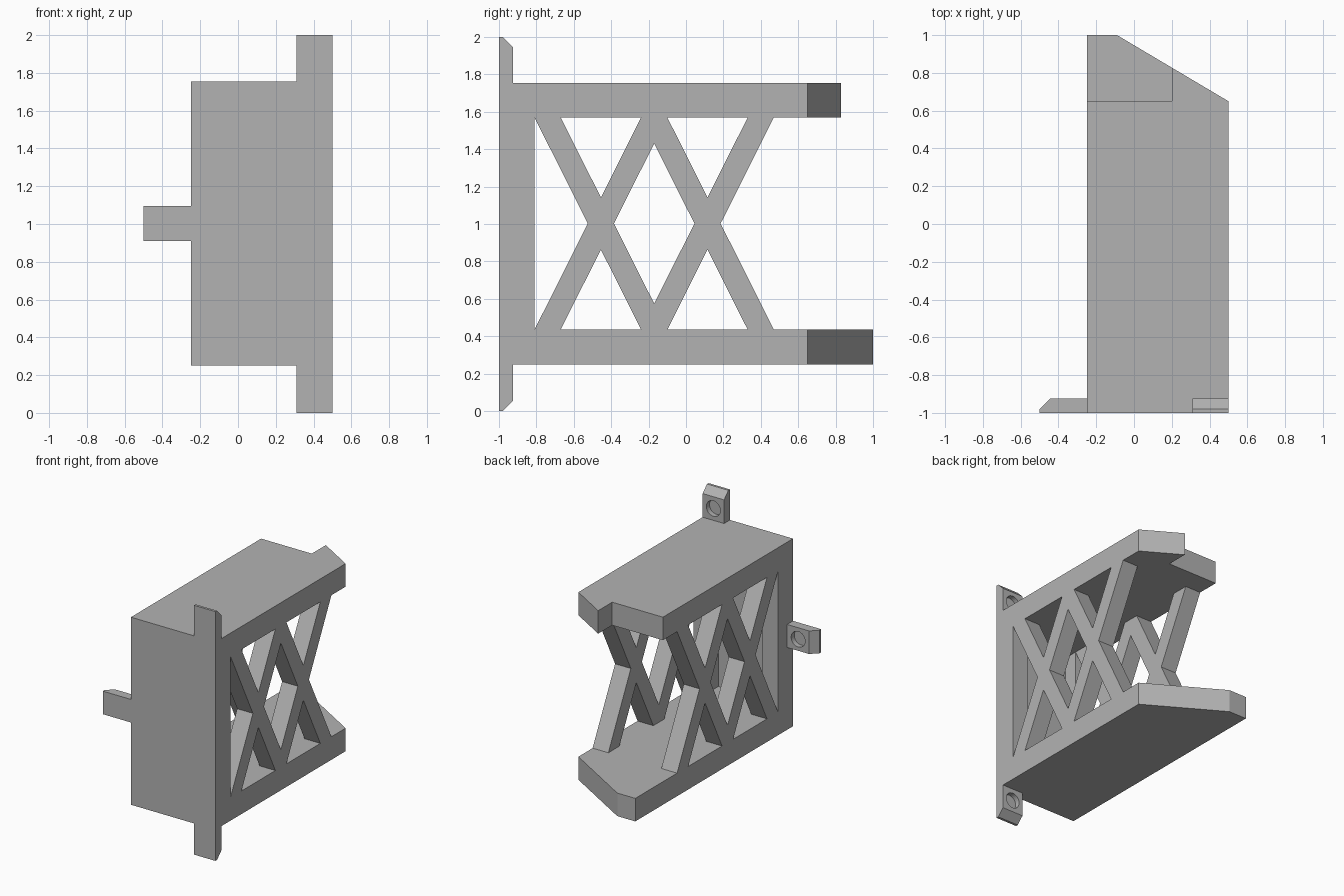
import bpy, math
from mathutils import Vector

old = bpy.data.objects.get("Cube")
if old:
    bpy.data.objects.remove(old, do_unlink=True)

grey = bpy.data.materials.new("matte_grey")
grey.use_nodes = True
color = (0.45, 0.45, 0.45, 1)
grey.diffuse_color = color
grey.node_tree.nodes["Principled BSDF"].inputs["Base Color"].default_value = color

# Where a 2D profile point (a, b) at depth d ends up for each extrusion axis
PLACE = {"x": lambda a, b, d: (d, a, b), "y": lambda a, b, d: (a, d, b), "z": lambda a, b, d: (a, b, d)}


def prisms(name, axis, profiles, lo, hi):
    """One object made of closed profiles extruded along an axis."""
    import bmesh
    bm = bmesh.new()
    for profile in profiles:
        ends = [[bm.verts.new(PLACE[axis](a, b, d)) for a, b in profile] for d in (lo, hi)]
        for end in ends:
            bm.faces.new(end)
        n = len(profile)
        for i in range(n):
            j = (i + 1) % n
            bm.faces.new((ends[0][i], ends[0][j], ends[1][j], ends[1][i]))
    bmesh.ops.recalc_face_normals(bm, faces=bm.faces)
    mesh = bpy.data.meshes.new(name)
    bm.to_mesh(mesh)
    bm.free()
    mesh.materials.append(grey)
    obj = bpy.data.objects.new(name, mesh)
    bpy.context.collection.objects.link(obj)
    return obj


def rect(a0, a1, b0, b1):
    return [(a0, b0), (a1, b0), (a1, b1), (a0, b1)]


def cut(obj, cutter):
    """Subtract the cutter, keep the result and drop the cutter."""
    mod = obj.modifiers.new("cut", "BOOLEAN")
    mod.operation = "DIFFERENCE"
    mod.solver = "EXACT"
    mod.object = cutter
    bpy.context.view_layer.update()
    deps = bpy.context.evaluated_depsgraph_get()
    mesh = bpy.data.meshes.new_from_object(obj.evaluated_get(deps))
    obj.modifiers.clear()
    obj.data = mesh
    bpy.data.objects.remove(cutter, do_unlink=True)


# Main dimensions
LEFT, RIGHT, FRONT, BACK = -0.25, 0.5, -1.0, 1.0
BOTTOM, FLOOR, CEILING, TOP = 0.25, 0.435, 1.57, 1.755
MID = (FLOOR + CEILING) / 2
WALL, SIDE = 0.075, 0.14
Y0, PITCH, BAR = -0.81, 0.57, 0.14      # start, spacing and width of the crossed bars
SLOPE = (CEILING - FLOOR) / PITCH
END = Y0 + 2 * PITCH + BAR              # rear foot of the last bar

# Side silhouette, with the notch behind the last crossed bars
body = prisms("bracket_body", "x", [[
    (FRONT, BOTTOM), (BACK, BOTTOM), (BACK, FLOOR), (END, FLOOR),
    (END - PITCH / 2, MID), (END, CEILING), (0.9, CEILING), (0.9, TOP), (FRONT, TOP)]], LEFT, RIGHT)

# Openings between the crossed bars
holes = [[(Y0, FLOOR), (Y0 + PITCH / 2, MID), (Y0, CEILING)]]
for k in range(2):
    a, b = Y0 + BAR + k * PITCH, Y0 + (k + 1) * PITCH
    c, rise = (a + b) / 2, (b - a) / 2 * SLOPE
    holes += [[(a, FLOOR), (b, FLOOR), (c, FLOOR + rise)],
              [(a, CEILING), (b, CEILING), (c, CEILING - rise)]]
c, half = Y0 + PITCH + BAR / 2, (PITCH - BAR) / 2
holes.append([(c - half, MID), (c, MID - half * SLOPE), (c + half, MID), (c, MID + half * SLOPE)])
cut(body, prisms("hole_cutter", "x", holes, -1, 1))

# Hollow interior, slanted back edge and shortened top plate
cut(body, prisms("interior_cutter", "z", [rect(LEFT + SIDE, RIGHT - SIDE, FRONT + WALL, 1.3)], FLOOR, CEILING))
p, q = Vector((RIGHT, 0.65)), Vector((-0.09, BACK))
cut(body, prisms("slant_cutter", "z", [[p.lerp(q, -0.5), (1, 1.5), p.lerp(q, 1.5)]], 0, 2.2))
cut(body, prisms("top_notch_cutter", "z", [rect(-1, 0.2, 0.65, 1.3)], 1.3, 2.2))


# Mounting tabs with a bevelled tip and a blind hole in the back
def tab(name, axis, root, tip, lo, hi):
    s = 1 if tip > root else -1
    back, lip, slope_start = FRONT + WALL, FRONT + 0.02, tip - s * 0.055
    pts = [(root, FRONT), (tip, FRONT), (tip, lip), (slope_start, back), (root, back)]
    if axis == "x":
        pts = [(y, z) for z, y in pts]
    obj = prisms(name, axis, [pts], lo, hi)
    u, v = (root + slope_start) / 2, (lo + hi) / 2
    cx, cz = (v, u) if axis == "x" else (u, v)
    ring = [(cx + 0.062 * math.cos(t * math.tau / 32), cz + 0.062 * math.sin(t * math.tau / 32)) for t in range(32)]
    cut(obj, prisms("screw_hole_cutter", "y", [ring], back - 0.04, back + 0.1))


tab("top_tab", "x", TOP, 2.0, 0.31, RIGHT)
tab("bottom_tab", "x", BOTTOM, 0.0, 0.31, RIGHT)
tab("side_tab", "z", LEFT, -0.5, 0.91, 1.095)
